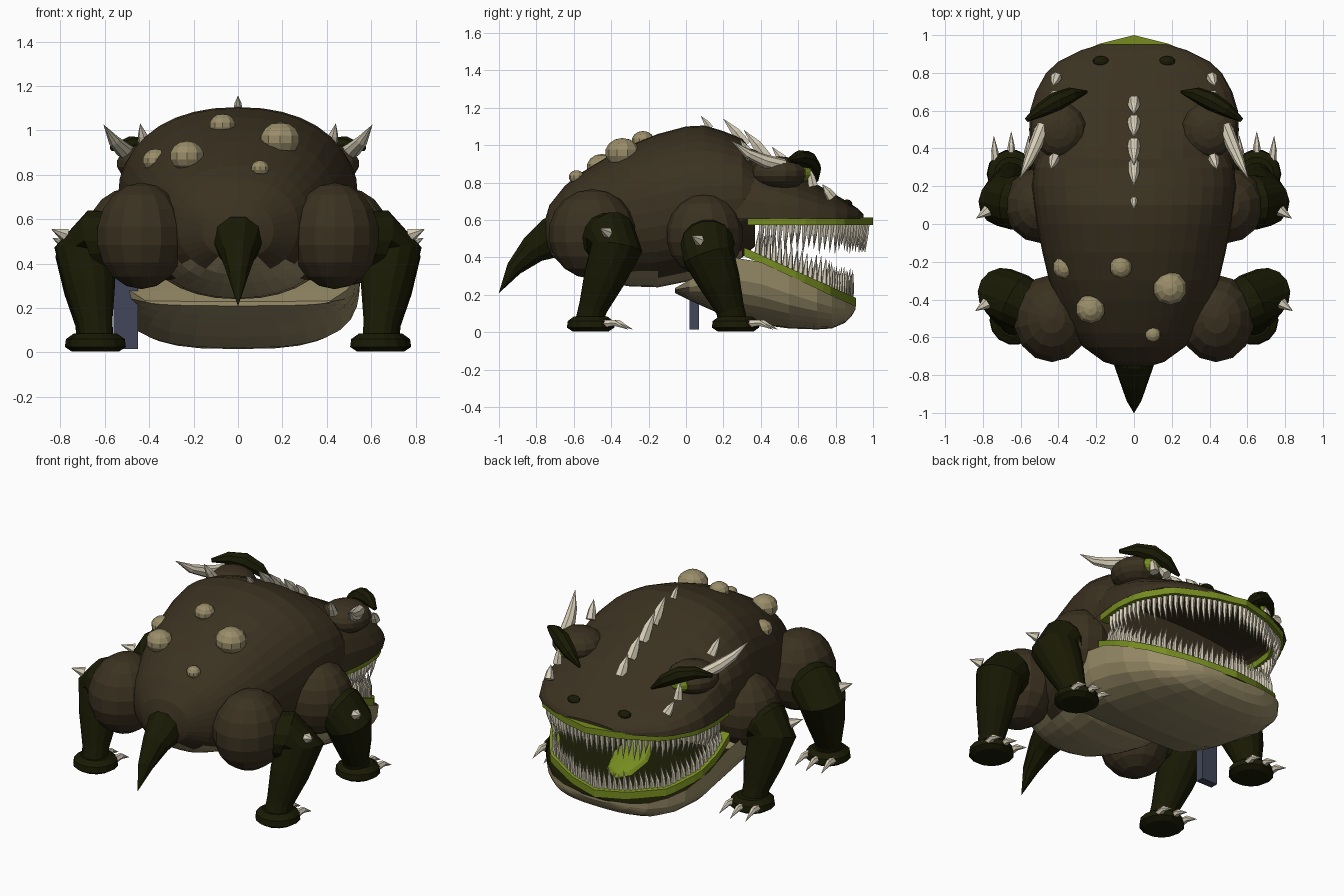
import bpy, bmesh, math, random
from mathutils import Vector, Matrix

if "Cube" in bpy.data.objects:
    bpy.data.objects.remove(bpy.data.objects["Cube"])

random.seed(3)


def material(name, rgb):
    m = bpy.data.materials.new(name)
    m.diffuse_color = (*rgb, 1)
    m.use_nodes = True
    m.node_tree.nodes["Principled BSDF"].inputs["Base Color"].default_value = m.diffuse_color
    return m


BROWN = material("hide brown", (0.043, 0.031, 0.0145))
DARK = material("dark scales", (0.0095, 0.010, 0.0012))
TAN = material("belly tan", (0.32, 0.265, 0.14))
BONE = material("bone", (0.68, 0.62, 0.48))
GREEN = material("lip green", (0.18, 0.26, 0.014))
SLATE = material("slate blue", (0.052, 0.062, 0.10))


def skin(bm, rings):
    """Bridge a list of equal point rings and cap both ends."""
    vs = [[bm.verts.new(p) for p in r] for r in rings]
    n = len(vs[0])
    for a, b in zip(vs, vs[1:]):
        for i in range(n):
            j = (i + 1) % n
            bm.faces.new((a[i], a[j], b[j], b[i]))
    bm.faces.new(vs[0][::-1])
    bm.faces.new(vs[-1])


def tube(bm, pts, radii, sides=6):
    """Tapered tube through points."""
    pts = [Vector(p) for p in pts]
    t0, q, rings = None, None, []
    for i, (p, r) in enumerate(zip(pts, radii)):
        t = (pts[min(i + 1, len(pts) - 1)] - pts[max(i - 1, 0)]).normalized()
        q = t.to_track_quat('Z', 'Y') if q is None else t0.rotation_difference(t) @ q
        t0 = t
        r = max(r, 0.0008)
        rings.append([p + q @ Vector((r * math.cos(a), r * math.sin(a), 0))
                      for a in (2 * math.pi * k / sides for k in range(sides))])
    skin(bm, rings)


def ball(bm, loc, size, u=14, v=9, rot=0):
    m = Matrix.Translation(loc) @ Matrix.Rotation(rot, 4, 'X') @ Matrix.Diagonal((*size, 1))
    bmesh.ops.create_uvsphere(bm, u_segments=u, v_segments=v, radius=1, matrix=m)


def section(y, w, z, up, down, n=28, e=0.9):
    """Cross-section ring; a negative up or down makes it hollow."""
    ring = []
    for k in range(n):
        a = 2 * math.pi * k / n
        c, s = math.cos(a), math.sin(a)
        h = up if s > 0 else down
        ring.append((w * math.copysign(abs(c) ** e, c), y,
                     z + math.copysign(abs(s) ** e, s) * h))
    return ring


def finish(bm, name, mats, rule=None):
    bmesh.ops.recalc_face_normals(bm, faces=bm.faces)
    bm.normal_update()
    if rule:
        for f in bm.faces:
            f.material_index = rule(f.calc_center_median(), f.normal)
    me = bpy.data.meshes.new(name)
    bm.to_mesh(me)
    bm.free()
    for m in mats:
        me.materials.append(m)
    ob = bpy.data.objects.new(name, me)
    bpy.context.collection.objects.link(ob)
    return ob


# body: y, half width, bottom, top
bm = bmesh.new()
skin(bm, [section(y, w, (b + t) / 2, (t - b) / 2, (t - b) / 2, 36) for y, w, b, t in (
    (-.76, .06, .47, .58), (-.73, .16, .42, .68), (-.65, .27, .35, .78), (-.58, .325, .31, .84),
    (-.5, .37, .285, .89), (-.4, .415, .26, .95), (-.3, .45, .245, 1.0), (-.15, .485, .24, 1.06),
    (0, .515, .27, 1.10), (.1, .53, .30, 1.105), (.2, .54, .34, 1.075), (.3, .53, .40, 1.035),
    (.37, .50, .46, .95))])
finish(bm, "body", [BROWN, TAN], lambda c, n: int(c.z < .41 and n.z < -.5 and abs(c.x) < .29))

# upper head with hollow mouth roof
bm = bmesh.new()
skin(bm, [section(y, w, .605, t - .605, -.35 * (t - .605)) for y, w, t in (
    (.26, .53, 1.02), (.4, .55, .96), (.5, .555, .91), (.6, .55, .85), (.7, .52, .79),
    (.8, .465, .735), (.86, .40, .70), (.92, .28, .66), (.95, .18, .63))])
finish(bm, "upper_head", [BROWN])

# lower jaw bowl: y, half width, rim height, bottom
bm = bmesh.new()
skin(bm, [section(y, w, z, -.35 * (z - b) if y > .2 else -.005, z - b, e=.7) for y, w, z, b in (
    (-.06, .42, .235, .21), (.02, .49, .28, .17), (.12, .53, .33, .125), (.25, .555, .40, .07),
    (.4, .555, .375, .04), (.55, .545, .305, .02), (.7, .49, .235, .015), (.78, .42, .195, .02),
    (.85, .33, .165, .05), (.885, .23, .15, .085), (.905, .1, .14, .12))])
finish(bm, "lower_jaw", [TAN, DARK], lambda c, n: int(n.z > .2 and c.y > .3))

# mouth outline shared by lips and teeth
half = [(.53, .33), (.55, .5), (.53, .66), (.42, .84), (.2, .95)]
outline = [Vector(p) for p in half] + [Vector((0, 1.0))] + [Vector((-x, y)) for x, y in half[::-1]]


def along(f):
    lens = [(b - a).length for a, b in zip(outline, outline[1:])]
    d = f * sum(lens)
    for a, b, l in zip(outline, outline[1:], lens):
        if d <= l + 1e-6:
            return a.lerp(b, d / l)
        d -= l
    return outline[-1].copy()


def place(p, lower):
    if not lower:
        return Vector((p.x, p.y, .593))
    y = .31 + (p.y - .33) * .6 / .67
    return Vector((p.x * .99, y, .43 - .45 * (y - .31)))


for lower, name in ((False, "upper"), (True, "lower")):
    # lip strip
    bm = bmesh.new()
    rings = []
    for k in range(33):
        p = along(k / 32)
        inner = Vector((p.x * .89, .35 + (p.y - .35) * .92))
        a, b = place(p, lower), place(inner, lower)
        d = Vector((0, 0, .023 if lower else .02))
        rings.append([a - d, a + d, b + d, b - d])
    skin(bm, rings)
    finish(bm, name + "_lip", [GREEN])
    # teeth
    bm = bmesh.new()
    count = 54
    for k in range(count):
        p = along(.04 + .92 * k / (count - 1))
        p = Vector((p.x * .94, .35 + (p.y - .35) * .955))
        base = place(p, lower)
        h = random.uniform(.11, .16) if lower else -random.uniform(.12, .175)
        lean = Vector((-p.x * .04, .012 if lower else -.01, h))
        tube(bm, (base, base + lean * .5 + Vector((p.x * .02, 0, 0)), base + lean),
             (.017, .012, 0), 5)
    finish(bm, name + "_teeth", [BONE])

# tongue
bm = bmesh.new()
ball(bm, (0, .55, .255), (.12, .18, .035), 8, 6, math.radians(-24))
finish(bm, "tongue", [GREEN])

# tail
bm = bmesh.new()
tube(bm, ((0, -.62, .53), (0, -.72, .505), (0, -.82, .44), (0, -.92, .34), (0, -1.0, .21)),
     (.12, .115, .08, .045, 0), 10)
finish(bm, "tail", [DARK])

# legs: hip, knee and ankle for each pair
for side, s in (("left", -1), ("right", 1)):
    for pair, hip, size, knee, ankle in (
            ("rear", (.435, -.5, .525), (.205, .235, .24), (.69, -.37, .47), (.635, -.52, .07)),
            ("front", (.49, .1, .52), (.2, .205, .22), (.685, .12, .43), (.65, .255, .07))):
        bm = bmesh.new()
        ball(bm, (s * hip[0], *hip[1:]), size)
        finish(bm, f"{side}_{pair}_thigh", [BROWN])
        h, k, a = (Vector((s * p[0], p[1], p[2])) for p in (hip, knee, ankle))
        bm = bmesh.new()
        tube(bm, (h.lerp(k, .35), h.lerp(k, .75) + Vector((0, 0, .02)), k + Vector((0, 0, -.02)),
                  k.lerp(a, .45), k.lerp(a, .85), a - Vector((0, 0, .02))),
             (.13, .145, .14, .113, .078, .075), 14)
        tube(bm, (a + Vector((0, .01, .015)), a + Vector((0, .01, -.01)),
                  a + Vector((0, .01, -.045)), a + Vector((0, .01, -.065))),
             (.09, .125, .13, .10), 14)
        finish(bm, f"{side}_{pair}_leg", [DARK])
        # claws and knee spike
        bm = bmesh.new()
        for dx in (-.08, 0, .08):
            c = Vector((a.x + dx, a.y + .10 - abs(dx) * .3, .045))
            tube(bm, (c, c + Vector((dx * .1, .06, .005)), c + Vector((dx * .15, .135, -.03))),
                 (.024, .018, 0), 6)
        c = k + Vector((s * .09, -.05, .06))
        tube(bm, (c, c + Vector((s * .06, -.04, .025))), (.032, 0), 6)
        finish(bm, f"{side}_{pair}_claws", [BONE])

    # eye socket, eye, brow and nostril
    bm = bmesh.new()
    ball(bm, (s * .4, .5, .85), (.15, .15, .09))
    finish(bm, side + "_eye_socket", [BROWN])
    bm = bmesh.new()
    ball(bm, (s * .40, .625, .85), (.062, .05, .045), 10, 7)
    finish(bm, side + "_eye", [GREEN])
    bm = bmesh.new()
    tube(bm, ((s * .57, .55, .92), (s * .49, .605, .935), (s * .41, .65, .92),
              (s * .33, .685, .875), (s * .25, .70, .81)), (.012, .038, .05, .04, .008), 8)
    finish(bm, side + "_brow", [DARK])
    bm = bmesh.new()
    ball(bm, (s * .175, .86, .685), (.045, .03, .025), 10, 6)
    finish(bm, side + "_nostril", [DARK])

    # curved horn and small head spikes
    bm = bmesh.new()
    tube(bm, ((s * .48, .52, .89), (s * .52, .42, .915), (s * .56, .33, .955), (s * .605, .24, 1.025)),
         (.038, .036, .026, 0), 8)
    for base, tip in (((.42, .35, .93), (.44, .29, 1.03)), ((.41, .78, .72), (.43, .73, .79)),
                      ((.42, .68, .78), (.42, .66, .88))):
        b, t = (Vector((s * p[0], p[1], p[2])) for p in (base, tip))
        tube(bm, (b, b.lerp(t, .5), t), (.03, .022, 0), 6)
    finish(bm, side + "_horns", [BONE])

# spine spikes leaning back
bm = bmesh.new()
for y, z, dy, dz, r in ((.13, 1.09, -.05, .065, .02), (.32, 1.0, -.12, .14, .034),
                        (.43, .93, -.12, .15, .036), (.55, .87, -.09, .12, .036),
                        (.65, .80, -.07, .11, .036)):
    tube(bm, ((0, y, z), (0, y + dy * .45, z + dz * .5), (0, y + dy, z + dz)), (r, r * .8, 0), 6)
finish(bm, "spine_spikes", [BONE])

# back warts
bm = bmesh.new()
for x, y, z, r in ((-.37, -.23, .865, .062), (-.07, -.23, 1.025, .06), (-.23, -.45, .885, .08),
                   (.19, -.34, .96, .092), (.10, -.585, .83, .042)):
    ball(bm, (x, y, z), (r, r, r * .85), 10, 7)
finish(bm, "warts", [TAN])

# support post
bm = bmesh.new()
bmesh.ops.create_cube(bm, size=1, matrix=Matrix.Translation((-.505, .045, .2))
                      @ Matrix.Diagonal((.11, .05, .37, 1)))
finish(bm, "support_post", [SLATE])
